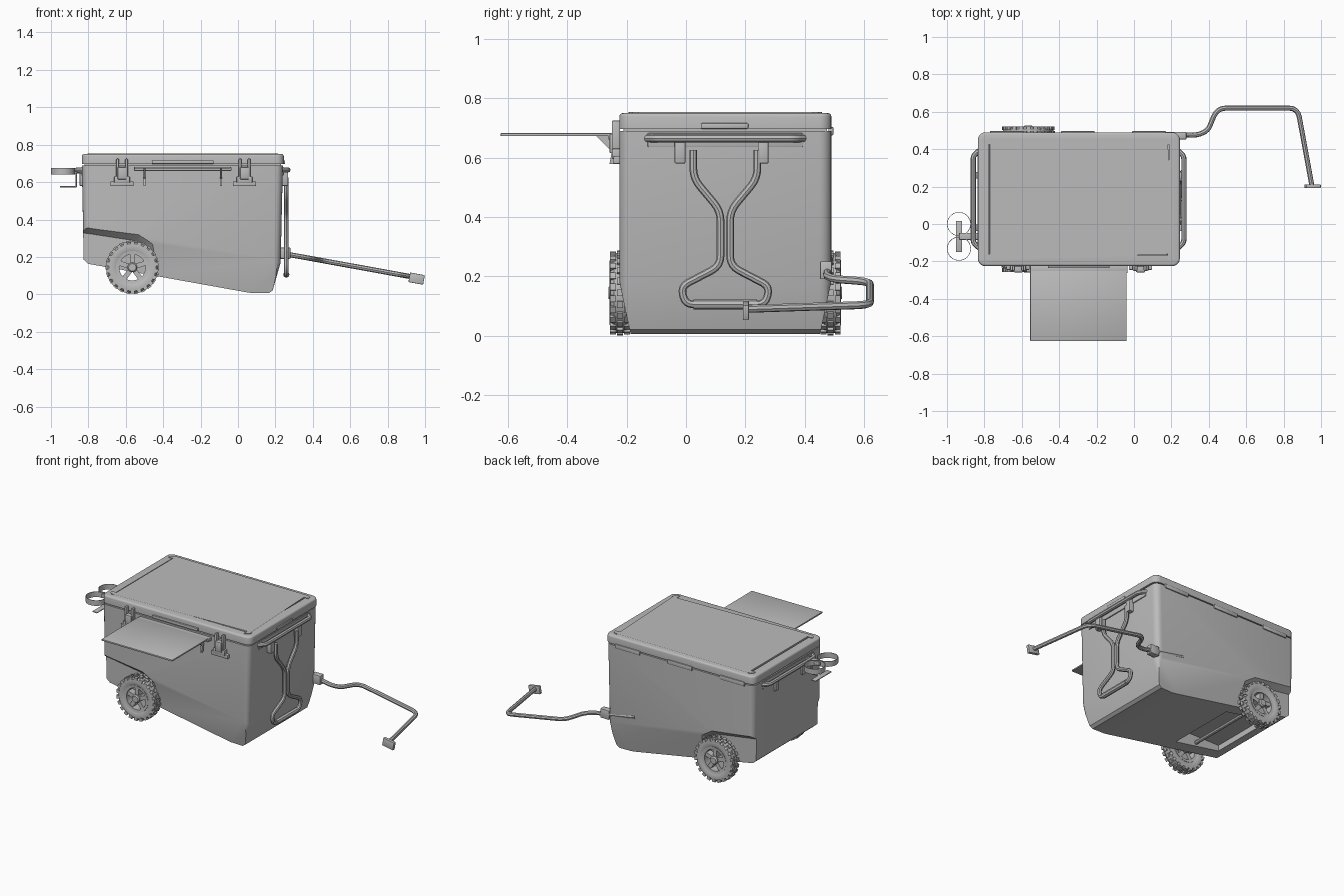
import bpy, bmesh
from math import cos, sin, pi, radians
from mathutils import Vector, Matrix

if "Cube" in bpy.data.objects:
    bpy.data.objects.remove(bpy.data.objects["Cube"], do_unlink=True)

grey = bpy.data.materials.new("plain grey")
grey.use_nodes = True
grey.diffuse_color = (0.5, 0.5, 0.5, 1)
grey.node_tree.nodes["Principled BSDF"].inputs["Base Color"].default_value = (0.5, 0.5, 0.5, 1)
MID_Y = 0.1325  # symmetry plane between the two long sides


def activate(ob):
    bpy.ops.object.select_all(action='DESELECT')
    ob.select_set(True)
    bpy.context.view_layer.objects.active = ob


def finish(name, bm, smooth=True):
    bmesh.ops.recalc_face_normals(bm, faces=bm.faces[:])
    mesh = bpy.data.meshes.new(name)
    bm.to_mesh(mesh)
    bm.free()
    mesh.materials.append(grey)
    ob = bpy.data.objects.new(name, mesh)
    bpy.context.collection.objects.link(ob)
    if smooth:
        activate(ob)
        bpy.ops.object.shade_smooth_by_angle(angle=radians(32))
    return ob


def add_box(bm, lo, hi, rot=None):
    lo, hi = Vector(lo), Vector(hi)
    mat = Matrix.Translation((lo + hi) / 2) @ (rot or Matrix()) @ Matrix.Diagonal((*(hi - lo), 1))
    return bmesh.ops.create_cube(bm, size=1, matrix=mat)["verts"]


def box(name, lo, hi, bevel=0.004, rot=None):
    bm = bmesh.new()
    add_box(bm, lo, hi, rot)
    if bevel:
        bmesh.ops.bevel(bm, geom=bm.edges[:], offset=bevel, segments=2, affect='EDGES', profile=0.5)
    return finish(name, bm)


def loft(bm, ring_a, ring_b):
    a = [bm.verts.new(p) for p in ring_a]
    b = [bm.verts.new(p) for p in ring_b]
    bm.faces.new(a)
    bm.faces.new(b[::-1])
    for i in range(len(a)):
        j = (i + 1) % len(a)
        bm.faces.new((a[i], b[i], b[j], a[j]))


def rounded_path(pts, radius, closed=False):
    pts, out, n = [Vector(p) for p in pts], [], len(pts)
    for i, p in enumerate(pts):
        if not closed and i in (0, n - 1):
            out.append(p)
            continue
        before, after = pts[i - 1] - p, pts[(i + 1) % n] - p
        r = min(radius, before.length * 0.45, after.length * 0.45)
        a, b = p + before.normalized() * r, p + after.normalized() * r
        for t in (0, 0.25, 0.5, 0.75, 1):
            out.append(a * (1 - t) ** 2 + p * 2 * t * (1 - t) + b * t * t)
    return out


def tube(name, pts, r, corner=0.03, closed=False):
    path = rounded_path(pts, corner, closed)
    curve = bpy.data.curves.new(name, 'CURVE')
    curve.dimensions = '3D'
    curve.bevel_depth, curve.bevel_resolution, curve.use_fill_caps = r, 2, True
    spline = curve.splines.new('POLY')
    spline.points.add(len(path) - 1)
    for sp, p in zip(spline.points, path):
        sp.co = (*p, 1)
    spline.use_cyclic_u = closed
    curve.materials.append(grey)
    ob = bpy.data.objects.new(name, curve)
    bpy.context.collection.objects.link(ob)
    activate(ob)
    bpy.ops.object.convert(target='MESH')
    bpy.ops.object.shade_smooth_by_angle(angle=radians(40))
    return ob


def lathe(name, profile, center, axis='Y', steps=40):
    bm = bmesh.new()
    rings = []
    for k in range(steps):
        a = 2 * pi * k / steps
        c, s = cos(a), sin(a)
        rings.append([bm.verts.new(Vector(center) + Vector((r * c, h, r * s) if axis == 'Y' else (r * c, r * s, h)))
                      for r, h in profile])
    n = len(profile)
    for k in range(steps):
        p, q = rings[k], rings[(k + 1) % steps]
        for i in range(n):
            j = (i + 1) % n
            bm.faces.new((p[i], q[i], q[j], p[j]))
    return finish(name, bm)


# Tub: side profile pulled across, ends rounded, lower flanks sloped inward
profile = [(-0.835, 0.69), (-0.825, 0.185), (-0.8, 0.163), (0.04, 0.012), (0.08, 0.006),
           (0.165, 0.006), (0.185, 0.02), (0.228, 0.17), (0.24, 0.69)]
bm = bmesh.new()
loft(bm, [(x, -0.225, z) for x, z in profile], [(x, 0.49, z) for x, z in profile])
ends = [e for e in bm.edges if abs(e.verts[0].co.y - e.verts[1].co.y) < 0.01
        and abs(e.verts[0].co.z - e.verts[1].co.z) > 0.1 and abs(e.verts[0].co.x - e.verts[1].co.x) < 0.1]
bmesh.ops.bevel(bm, geom=ends, offset=0.04, segments=5, affect='EDGES', profile=0.5)
for s in (-1, 1):
    a, b, c = (Vector((x, MID_Y + s * w, z)) for x, w, z in
               ((-0.83, 0.358, 0.36), (0.24, 0.358, 0.18), (0.17, 0.32, 0.01)))
    normal = (b - a).cross(c - a)
    if normal.y * s < 0:
        normal.negate()
    cut = bmesh.ops.bisect_plane(bm, geom=bm.verts[:] + bm.edges[:] + bm.faces[:], plane_co=a,
                                 plane_no=normal, clear_outer=True, dist=1e-5)
    rim = [e for e in bm.edges if e.is_boundary]
    bmesh.ops.holes_fill(bm, edges=rim, sides=0)
tub = finish("tub", bm)

# Wheel arches and the axle pocket are carved from the tub
outer = [(-0.95, 0.375), (-0.8, 0.36), (-0.53, 0.325), (-0.45, 0.28), (-0.36, 0.03), (-0.95, 0.03)]
inner = [(-0.95, 0.34), (-0.8, 0.325), (-0.54, 0.285), (-0.475, 0.24), (-0.4, 0.03), (-0.95, 0.03)]
cutters = []
for s in (-1, 1):
    bm = bmesh.new()
    loft(bm, [(x, MID_Y + s * 0.365, z) for x, z in outer], [(x, MID_Y + s * 0.318, z) for x, z in inner])
    cutters.append(finish("arch_cutter", bm, False))
cutters.append(box("pocket_cutter", (-0.74, -0.1, 0), (-0.41, 0.365, 0.19), 0))
for c in cutters:
    c.hide_render = True
    activate(tub)
    mod = tub.modifiers.new("carve", 'BOOLEAN')
    mod.operation, mod.object, mod.solver = 'DIFFERENCE', c, 'EXACT'
    bpy.ops.object.modifier_apply(modifier=mod.name)
    bpy.data.objects.remove(c, do_unlink=True)
activate(tub)
bpy.ops.object.shade_smooth_by_angle(angle=radians(32))

# Lid with rounded corners, a groove and a raised top panel
bm = bmesh.new()
add_box(bm, (-0.835, -0.225, 0.697), (0.245, 0.49, 0.75))
upright = [e for e in bm.edges if abs(e.verts[0].co.z - e.verts[1].co.z) > 0.01]
bmesh.ops.bevel(bm, geom=upright, offset=0.04, segments=5, affect='EDGES', profile=0.5)
top = max(bm.faces, key=lambda f: f.calc_center_median().z)
bmesh.ops.bevel(bm, geom=top.edges[:], offset=0.012, segments=3, affect='EDGES', profile=0.5)
bm.normal_update()
top = max((f for f in bm.faces if f.normal.z > 0.99), key=lambda f: f.calc_area())
for thick, depth in ((0.045, 0), (0.003, -0.01), (0.01, 0), (0.003, 0.014)):
    bmesh.ops.inset_region(bm, faces=[top], thickness=thick, depth=depth)
finish("lid", bm)
box("lid_seal", (-0.82, -0.21, 0.685), (0.23, 0.475, 0.70), 0)
box("lid_front_lip", (-0.46, -0.236, 0.697), (-0.13, -0.22, 0.716))
box("lid_side_lip", (0.24, 0.05, 0.697), (0.252, 0.21, 0.716))
for x in (-0.68, -0.3, 0.08):
    box("rear_hinge", (x - 0.09, 0.48, 0.675), (x + 0.09, 0.497, 0.703))

# Front latches
for x in (-0.62, 0.035):
    box("latch_base", (x - 0.062, -0.245, 0.578), (x + 0.062, -0.22, 0.604))
    box("latch_plate", (x - 0.042, -0.25, 0.595), (x + 0.042, -0.22, 0.63))
    for s in (-1, 1):
        box("latch_arm", (x + s * 0.024 - 0.007, -0.25, 0.61), (x + s * 0.024 + 0.007, -0.222, 0.725))
    box("latch_pull", (x - 0.024, -0.258, 0.615), (x + 0.024, -0.225, 0.68))

# Folding front table with rail and slanted brackets
box("table", (-0.555, -0.625, 0.672), (-0.04, -0.25, 0.682), 0.002)
box("table_rail", (-0.555, -0.262, 0.66), (-0.035, -0.222, 0.68), 0.003)
for x in (-0.5, -0.09):
    bm = bmesh.new()
    side = [(-0.225, 0.675), (-0.305, 0.675), (-0.25, 0.62), (-0.258, 0.578), (-0.24, 0.578)]
    loft(bm, [(x - 0.005, y, z) for y, z in side], [(x + 0.005, y, z) for y, z in side])
    finish("table_bracket", bm, False)

# Grab rails with brackets on both ends
for s, x0 in ((1, 0.232), (-1, -0.825)):
    tube("grab_rail", [(x0, -0.13, 0.665), (x0 + s * 0.035, -0.1, 0.665),
                       (x0 + s * 0.035, 0.365, 0.665), (x0, 0.395, 0.665)], 0.014, 0.02)
    box("rail_plate", (x0 - 0.013, -0.13, 0.635), (x0 + 0.013, 0.395, 0.682))
    for y in (-0.02, 0.26):
        box("rail_foot", (x0 - 0.022, y - 0.018, 0.58), (x0 + 0.022 + 0.014 * s, y + 0.018, 0.665))

# Swinging pull handle on the left end
half = [(0.108, 0.625), (0.108, 0.53), (0.016, 0.42), (0.016, 0.235), (0.15, 0.165), (0.135, 0.105)]
loop = [(0.258, MID_Y - y, z) for y, z in half] + [(0.258, MID_Y + y, z) for y, z in half[::-1]]
tube("pull_handle", loop, 0.013, 0.035)
tube("pull_grip", [(0.258, 0.025, 0.105), (0.258, 0.24, 0.105)], 0.017)

# Twin cup holder on the right end
for y in (0.0, -0.132):
    lathe("cup_ring", [(0.064, 0.64), (0.064, 0.675), (0.061, 0.675), (0.061, 0.64)], (-0.936, y, 0), 'Z')
box("cup_arm", (-0.935, -0.085, 0.645), (-0.83, -0.047, 0.67))
box("cup_rest", (-0.953, -0.15, 0.572), (-0.919, 0.015, 0.578), 0.001)
box("cup_strut", (-0.868, -0.075, 0.575), (-0.862, -0.057, 0.66), 0.001)
box("cup_rest_arm", (-0.93, -0.075, 0.572), (-0.862, -0.057, 0.578), 0.001)

# Tow bar with hinge, running down and outward
plan = [(0.03, 0.482), (0.34, 0.475), (0.395, 0.5), (0.445, 0.62), (0.875, 0.62), (0.952, 0.2)]
tube("tow_bar", [(x, y, 0.262 - 0.181 * x) for x, y in plan], 0.0135, 0.05)
box("tow_hinge", (0.215, 0.452, 0.19), (0.28, 0.492, 0.25))
box("tow_grip", (0.915, 0.192, 0.058), (0.995, 0.212, 0.11), 0.003, Matrix.Rotation(0.18, 4, 'Y'))

# Wheels: tyre, tread knobs, rim and five spokes
WX, WZ = -0.565, 0.144
for s in (-1, 1):
    cy = MID_Y + s * 0.355
    lathe("tyre", [(0.085, -0.027), (0.105, -0.035), (0.126, -0.032), (0.135, -0.02),
                   (0.135, 0.02), (0.126, 0.032), (0.105, 0.035), (0.085, 0.027)], (WX, cy, WZ), steps=48)
    lathe("rim", [(0.07, -0.028), (0.088, -0.03), (0.088, 0.03), (0.07, 0.028)], (WX, cy, WZ))
    lathe("hub", [(0.0005, -0.038), (0.02, -0.038), (0.026, -0.03), (0.026, 0.03),
                  (0.02, 0.038), (0.0005, 0.038)], (WX, cy, WZ), steps=20)
    bm = bmesh.new()
    for k in range(22):
        for off, shift, r in ((-0.024, 0, 0.133), (0, 0.5, 0.136), (0.024, 0, 0.133)):
            turn = Matrix.Rotation(2 * pi * (k + shift) / 22, 4, 'Y')
            vs = add_box(bm, (-0.011, off - 0.01, r - 0.012), (0.011, off + 0.01, r + 0.007))
            bmesh.ops.transform(bm, verts=vs, matrix=Matrix.Translation((WX, cy, WZ)) @ turn)
    finish("tread_knobs", bm, False)
    bm = bmesh.new()
    for k in range(5):
        vs = add_box(bm, (-0.013, -0.022, 0.015), (0.013, 0.022, 0.078))
        turn = Matrix.Rotation(2 * pi * k / 5, 4, 'Y')
        bmesh.ops.transform(bm, verts=vs, matrix=Matrix.Translation((WX, cy, WZ)) @ turn)
    finish("spokes", bm, False)
tube("axle", [(WX, MID_Y - 0.355, WZ), (WX, MID_Y + 0.355, WZ)], 0.012)
